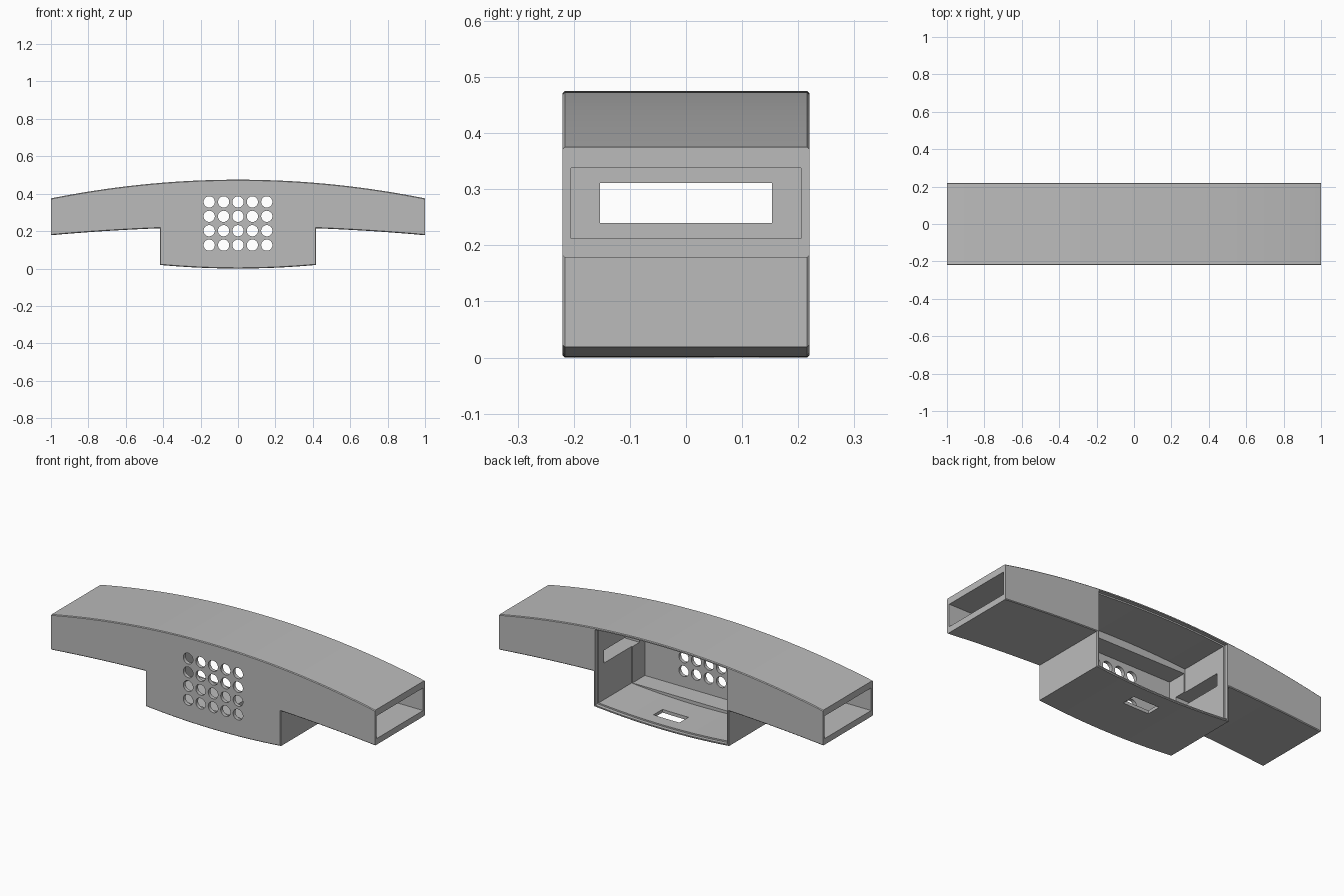
import bpy, bmesh, math
from mathutils import Matrix, Vector

cube = bpy.data.objects.get("Cube")
if cube:
    bpy.data.objects.remove(cube, do_unlink=True)

HALF_Y = 0.22      # half depth of the housing
BOX = 0.418        # half width of the central box

grey = bpy.data.materials.new("plain grey")
grey.use_nodes = True
grey.diffuse_color = (0.5, 0.5, 0.5, 1)
grey.node_tree.nodes["Principled BSDF"].inputs["Base Color"].default_value = (0.5, 0.5, 0.5, 1)


def top(x):
    return 0.475 - 0.1 * x * x


def arm_under(x):
    return 0.223 - 0.045 * x * x


def box_under(x):
    return 0.11 * x * x


def span(f, a, b, n):
    """Points along the curve z = f(x) from x = a to x = b."""
    return [(a + (b - a) * i / n, f(a + (b - a) * i / n)) for i in range(n + 1)]


def finish(name, bm):
    bmesh.ops.recalc_face_normals(bm, faces=bm.faces[:])
    mesh = bpy.data.meshes.new(name)
    bm.to_mesh(mesh)
    bm.free()
    mesh.materials.append(grey)
    obj = bpy.data.objects.new(name, mesh)
    bpy.context.collection.objects.link(obj)
    return obj


def prism(name, profile, y0, y1, bevel=0):
    """Extrude an x-z profile along y, with optional bevelled front and back rims."""
    bm = bmesh.new()
    face = bm.faces.new([bm.verts.new((x, y0, z)) for x, z in profile])
    ext = bmesh.ops.extrude_face_region(bm, geom=[face])
    new = [v for v in ext["geom"] if isinstance(v, bmesh.types.BMVert)]
    bmesh.ops.translate(bm, verts=new, vec=(0, y1 - y0, 0))
    if bevel:
        # end faces of the arms stay square
        rims = [e for e in bm.edges
                if abs(e.verts[0].co.y - e.verts[1].co.y) < 1e-5
                and not all(abs(v.co.x) > 0.99 for v in e.verts)]
        bmesh.ops.bevel(bm, geom=rims, offset=bevel, segments=1, affect="EDGES")
    return finish(name, bm)


def block(name, x, y, z):
    """Box cutter given as three (low, high) ranges."""
    bm = bmesh.new()
    size = [r[1] - r[0] for r in (x, y, z)]
    mid = Vector([(r[0] + r[1]) / 2 for r in (x, y, z)])
    bmesh.ops.create_cube(bm, size=1, matrix=Matrix.Translation(mid) @ Matrix.Diagonal((*size, 1)))
    return finish(name, bm)


def cut(body, cutter):
    mod = body.modifiers.new("cut", "BOOLEAN")
    mod.operation = "DIFFERENCE"
    mod.solver = "EXACT"
    mod.object = cutter
    cutter.hide_render = True
    bpy.context.view_layer.objects.active = body
    bpy.ops.object.modifier_apply(modifier=mod.name)
    bpy.data.objects.remove(cutter, do_unlink=True)


def opening(name, half, inset, y0, y1):
    """Curved cavity that follows the top and underside of the box."""
    low = span(lambda x: box_under(x) + inset, -half, half, 24)
    high = span(lambda x: top(x) - inset, half, -half, 24)
    return prism(name, low + high, y0, y1)


# Housing: arched bar with a box hanging below its middle
outline = (span(top, 1, -1, 48) + span(arm_under, -1, -BOX, 16)
           + span(box_under, -BOX, BOX, 24) + span(arm_under, BOX, 1, 16))
housing = prism("housing", outline, -HALF_Y, HALF_Y, 0.004)

# Open back with a stepped rim for a lid, then a flat-sided pocket in front
cut(housing, opening("lid_rebate", 0.408, 0.01, 0.2, 0.3))
cut(housing, opening("cavity", 0.399, 0.018, -0.09, 0.25))
cut(housing, block("front_pocket", (-0.394, 0.394), (-0.2, 0), (0.037, 0.415)))

# Hollow arms with a narrower slot through to the cavity
for s in (-1, 1):
    cut(housing, block("arm_channel", sorted((s * 0.55, s * 1.1)), (-0.205, 0.205), (0.212, 0.338)))
    cut(housing, block("arm_slot", sorted((s * 0.35, s * 0.6)), (-0.153, 0.153), (0.24, 0.311)))

# Cable opening in the floor
cut(housing, block("floor_opening", (-0.05, 0.11), (0.05, 0.13), (-0.1, 0.1)))

# Grid of round holes in the front
bm = bmesh.new()
for col in range(-2, 3):
    for row in range(4):
        place = Matrix.Translation((col * 0.077, -0.2, 0.125 + row * 0.077))
        bmesh.ops.create_cone(bm, cap_ends=True, segments=32, radius1=0.03, radius2=0.03,
                              depth=0.1, matrix=place @ Matrix.Rotation(math.pi / 2, 4, "X"))
cut(housing, finish("grille_holes", bm))

# Smooth the arcs, keep the corners crisp
bpy.ops.object.select_all(action="DESELECT")
housing.select_set(True)
bpy.context.view_layer.objects.active = housing
bpy.ops.object.shade_smooth_by_angle(angle=math.radians(25))
